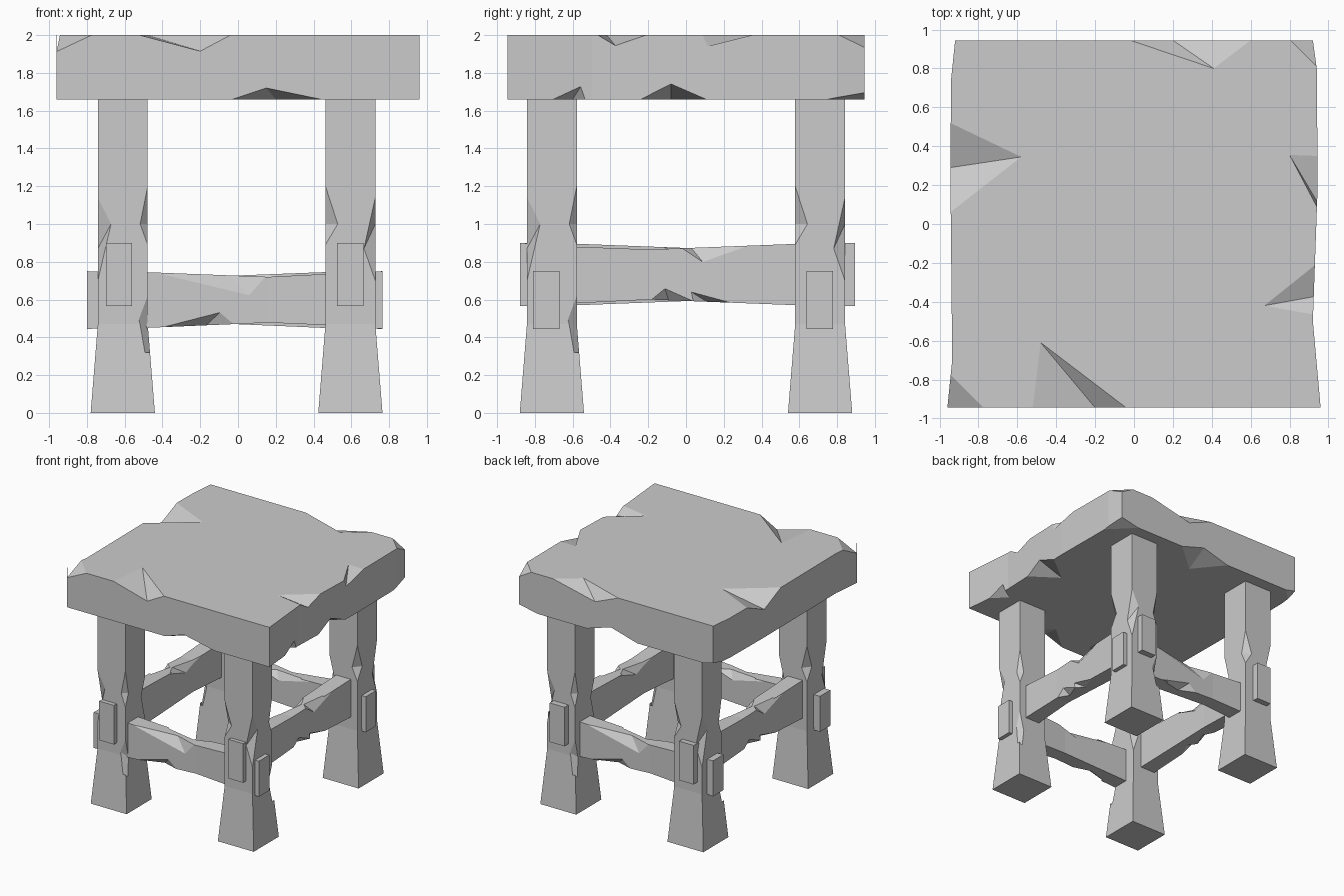
import bpy, bmesh, math
from mathutils import Vector, Matrix

cube = bpy.data.objects.get("Cube")
if cube:
    bpy.data.objects.remove(cube)

stone = bpy.data.materials.new("plain_grey")
stone.use_nodes = True
grey = (0.6, 0.6, 0.6, 1)
stone.diffuse_color = grey
stone.node_tree.nodes["Principled BSDF"].inputs["Base Color"].default_value = grey


def add_object(name, mesh):
    obj = bpy.data.objects.new(name, mesh)
    bpy.context.collection.objects.link(obj)
    return obj


def loft(name, rings):
    """Solid mesh through a list of closed rings of points."""
    bm = bmesh.new()
    loops = [[bm.verts.new(point) for point in ring] for ring in rings]
    count = len(loops[0])
    for low, high in zip(loops, loops[1:]):
        for i in range(count):
            j = (i + 1) % count
            bm.faces.new((low[i], low[j], high[j], high[i]))
    bm.faces.new(loops[0][::-1])
    bm.faces.new(loops[-1])
    bmesh.ops.recalc_face_normals(bm, faces=bm.faces)
    mesh = bpy.data.meshes.new(name)
    bm.to_mesh(mesh)
    bm.free()
    mesh.materials.append(stone)
    return mesh


def tetra(outer, crease):
    """Chip cutter, grown about its cut surface so it clears the solid."""
    crease = [Vector(p) for p in crease]
    pivot = sum(crease, Vector()) / len(crease)
    bm = bmesh.new()
    for p in [Vector(p) for p in outer] + crease:
        bm.verts.new(pivot + (p - pivot) * 1.25)
    bmesh.ops.convex_hull(bm, input=bm.verts)
    bmesh.ops.recalc_face_normals(bm, faces=bm.faces)
    mesh = bpy.data.meshes.new("chip_cutter")
    bm.to_mesh(mesh)
    bm.free()
    mesh.materials.append(stone)
    return mesh


def carve(mesh, chips):
    """Cut every chip from the mesh and return the finished mesh."""
    body = add_object("carving_helper", mesh)
    cutters = []
    for outer, crease in chips:
        cutter = add_object("chip_cutter", tetra(outer, crease))
        cutter.hide_render = True
        cutters.append(cutter)
        mod = body.modifiers.new("chip", 'BOOLEAN')
        mod.operation = 'DIFFERENCE'
        mod.solver = 'EXACT'
        mod.object = cutter
    graph = bpy.context.evaluated_depsgraph_get()
    graph.update()
    result = bpy.data.meshes.new_from_object(body.evaluated_get(graph))
    for obj in cutters + [body]:
        bpy.data.objects.remove(obj)
    return result


# Seat slab
TOP, UNDER = 2, 1.66
outline = [(-.96, -.945), (.96, -.945), (.92, -.5), (.945, .2), (.94, .8),
           (.92, .945), (-.92, .945), (-.94, .75), (-.945, .3), (-.935, -.7)]
slab = loft("seat", [[(x, y, z) for x, y in outline] for z in (UNDER, TOP)])
sides = {"front": lambda along, out: (along, -out),
         "back": lambda along, out: (along, out),
         "left": lambda along, out: (out, along),
         "right": lambda along, out: (-out, along)}


def rim_chip(side, level, start, end, tip, reach, groove, depth):
    """Notch on a rim: tip lies on the flat face, groove on the side face."""
    place = sides[side]
    rim = .945
    return ([(*place(start, rim), level), (*place(end, rim), level)],
            [(*place(tip, reach), level), (*place(groove, rim), depth)])


def corner_chip(sx, sy, level, cut, depth):
    x, y = sx * .945, sy * .945
    return ([(x, y, level)],
            [(x - sx * cut, y, level), (x, y - sy * cut, level), (x, y, depth)])


seat_chips = [
    rim_chip("front", TOP, -.52, -.04, -.48, .61, -.2, 1.915),
    rim_chip("back", TOP, -.02, .6, .41, .8, .2, 1.91),
    rim_chip("right", TOP, .06, .52, .345, .58, .29, 1.9),
    rim_chip("left", TOP, -.47, -.2, -.42, .67, -.37, 1.94),
    rim_chip("left", TOP, .08, .35, .355, .8, .11, 1.94),
    rim_chip("front", UNDER, -.03, .44, .2, .75, .15, 1.72),
    rim_chip("back", UNDER, -.2, .28, 0, .7, .05, 1.73),
    rim_chip("left", UNDER, -.71, -.52, -.6, .82, -.55, 1.74),
    rim_chip("left", UNDER, -.25, .11, -.08, .7, -.08, 1.745),
    corner_chip(1, 1, TOP, .14, 1.92),
    corner_chip(-1, -1, TOP, .17, 1.92),
    corner_chip(1, 1, UNDER, .2, 1.7),
    corner_chip(-1, 1, UNDER, .12, 1.69),
]
add_object("seat", carve(slab, seat_chips))

# Legs: one flared post with chipped corners, turned a quarter each time
HALF = .132


def square(half, z):
    return [(-half, -half, z), (half, -half, z), (half, half, z), (-half, half, z)]


def post_chip(sx, sy, low, high, in_x, in_y, mid_x, mid_y, half=HALF):
    x, y = sx * half, sy * half
    return ([(x, y, low), (x, y, high)],
            [(x - sx * in_x, y, mid_x), (x, y - sy * in_y, mid_y)])


post = loft("leg", [square(.17, 0), square(HALF, .47), square(HALF, UNDER + .005)])
leg_mesh = carve(post, [
    post_chip(-1, -1, .89, 1.2, .065, .05, 1, 1),
    post_chip(1, -1, .7, 1.14, .06, .07, .87, 1),
    post_chip(1, 1, .89, 1.2, .04, .04, 1, 1),
    post_chip(1, 1, .26, .66, .05, .06, .45, .5, .138),
    post_chip(-1, 1, .7, 1.05, .05, .05, .9, .85),
])
legs = [("front_left_leg", .595, -.71), ("back_left_leg", .595, .71),
        ("back_right_leg", -.61, .71), ("front_right_leg", -.61, -.71)]
for turn, (name, x, y) in enumerate(legs):
    leg = add_object(name, leg_mesh.copy())
    leg.data.transform(Matrix.Rotation(turn * math.pi / 2, 4, 'Z'))
    leg.location = (x, y, 0)


# Stretchers: waisted bars whose ends pass through the legs
def bar(sections):
    return loft("stretcher", [[(x, -w, low), (x, w, low), (x, w, high), (x, -w, high)]
                              for x, w, low, high in sections])


def bar_chip(start, end, edge, face_x, face_z, flat_x, side=-1):
    w = .063
    return ([(start, side * w, edge), (end, side * w, edge)],
            [(face_x, side * w, face_z), (flat_x, side * .01, edge)])


short_bar = carve(bar([(-.783, .07, .445, .75), (-.47, .07, .45, .745),
                       (.18, .06, .478, .72), (.48, .07, .465, .735),
                       (.783, .07, .445, .75)]), [
    bar_chip(-.33, .18, .728, .08, .62, -.03),
    bar_chip(-.32, 0, .465, -.08, .53, -.15),
    bar_chip(-.2, .25, .725, .05, .66, .1, 1),
])
long_bar = carve(bar([(-.888, .07, .565, .9), (-.6, .07, .58, .88),
                      (-.2, .06, .6, .865), (.58, .07, .57, .895),
                      (.888, .07, .565, .9)]), [
    bar_chip(-.03, .27, .872, .08, .8, .02),
    bar_chip(-.2, .02, .596, -.12, .66, -.1),
    bar_chip(.03, .2, .59, .02, .64, .1),
    bar_chip(-.3, .1, .868, -.1, .8, 0, 1),
])
stretchers = [("front_stretcher", short_bar, 0, -.0175, -.74),
              ("left_stretcher", long_bar, 1, .595, .008),
              ("back_stretcher", short_bar, 2, -.0175, .707),
              ("right_stretcher", long_bar, 3, -.63, .008)]
for name, mesh, turn, x, y in stretchers:
    rail = add_object(name, mesh.copy())
    rail.data.transform(Matrix.Rotation(turn * math.pi / 2, 4, 'Z'))
    rail.location = (x, y, 0)
